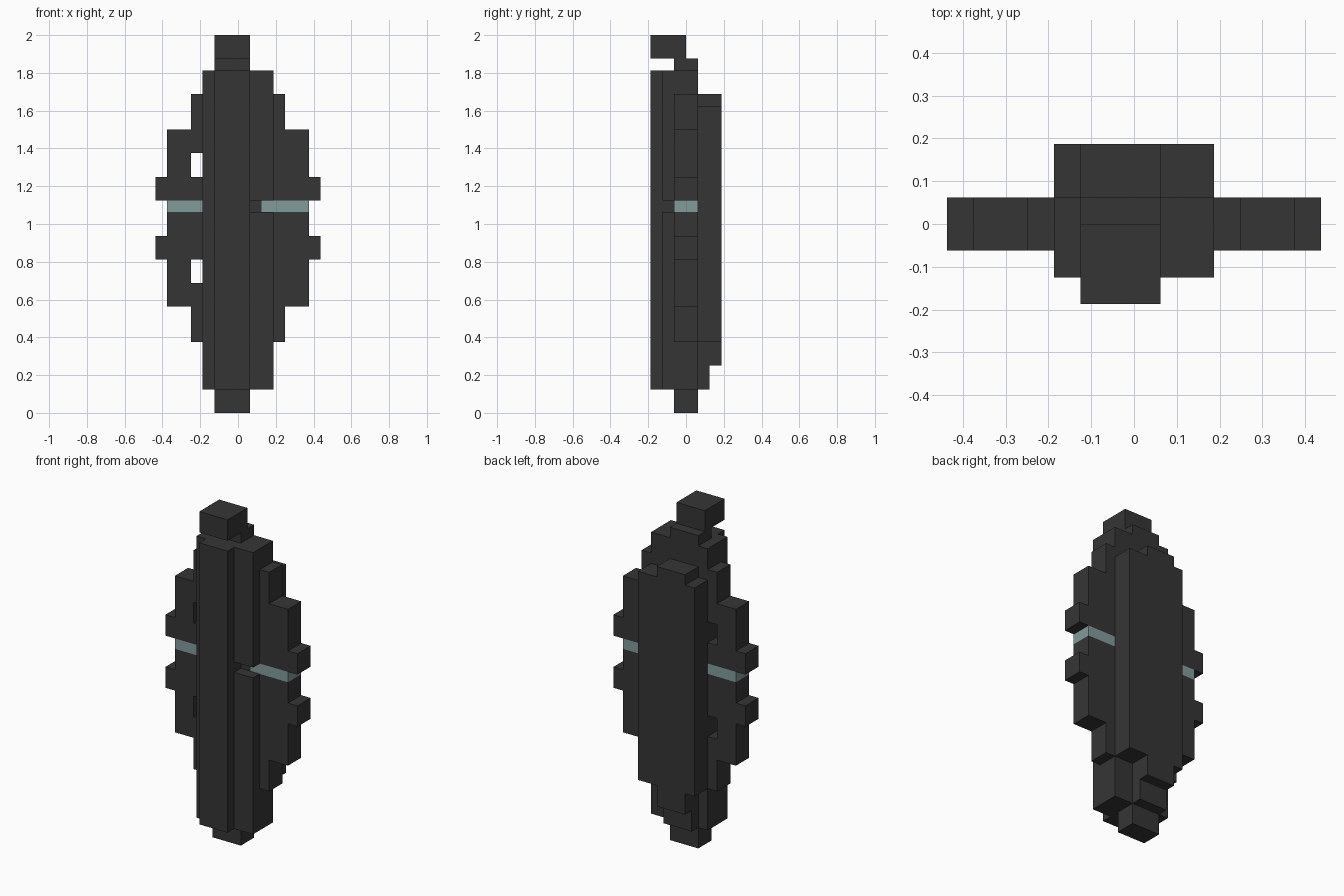
import bpy, bmesh

if "Cube" in bpy.data.objects:
    bpy.data.objects.remove(bpy.data.objects["Cube"])

U = 1 / 16  # size of one block


def material(name, rgb):
    m = bpy.data.materials.new(name)
    m.diffuse_color = (*rgb, 1)
    m.use_nodes = True
    m.node_tree.nodes["Principled BSDF"].inputs["Base Color"].default_value = m.diffuse_color
    return m


DARK = material("charcoal", (0.036, 0.036, 0.036))
TEAL = material("pale_teal", (0.23, 0.33, 0.33))


def part(name, mat, boxes):
    """One object from boxes given in block units: (x0, x1, y0, y1, z0, z1)."""
    bm = bmesh.new()
    for x0, x1, y0, y1, z0, z1 in boxes:
        verts = bmesh.ops.create_cube(bm, size=1)["verts"]
        for v in verts:
            v.co.x = (x1 if v.co.x > 0 else x0) * U
            v.co.y = (y1 if v.co.y > 0 else y0) * U
            v.co.z = (z1 if v.co.z > 0 else z0) * U
    mesh = bpy.data.meshes.new(name)
    bm.to_mesh(mesh)
    bm.free()
    mesh.materials.append(mat)
    obj = bpy.data.objects.new(name, mesh)
    bpy.context.collection.objects.link(obj)


# Central body, with a slot cut across its right half
part("body", DARK, [
    (-3, 1, -2, 1, 2, 29),
    (1, 3, -2, 1, 2, 17),
    (1, 3, -2, 1, 18, 29),
    (1, 2, -1, 1, 17, 18),
])
part("front_ridge", DARK, [(-2, 1, -3, -2, 2, 29)])

# Stepped plate on the back
part("back_plate", DARK, [
    (-2, 1, 1, 3, 4, 27),
    (-3, -2, 1, 3, 6, 26),
    (1, 3, 1, 3, 6, 26),
])
part("back_foot", DARK, [(-2, 1, 1, 2, 2, 4)])

# Top and bottom ends
part("neck", DARK, [(-2, 1, -1, 1, 29, 30)])
part("hooked_tip", DARK, [(-2, 1, -3, 0, 30, 32)])
part("bottom_tip", DARK, [(-2, 1, -1, 1, 0, 2)])

# Stepped side wings: inner columns differ, outer columns are mirrored
OUTER = [(4, 6, 9, 17), (4, 6, 18, 24), (6, 7, 13, 15), (6, 7, 18, 20)]
INNER = {
    "left": [(3, 4, 6, 11), (3, 4, 13, 17), (3, 4, 18, 20), (3, 4, 22, 27)],
    "right": [(3, 4, 6, 17), (3, 4, 18, 27)],
}
for side, s in (("left", -1), ("right", 1)):
    def span(a, b):
        return sorted((s * a, s * b))

    part(side + "_wing", DARK,
         [(*span(a, b), -1, 1, z0, z1) for a, b, z0, z1 in INNER[side] + OUTER])
    # Teal band through the wing; on the right it continues into the slot
    start = 2 if side == "right" else 3
    part(side + "_band", TEAL, [(*span(start, 6), -1, 1, 17, 18)])
